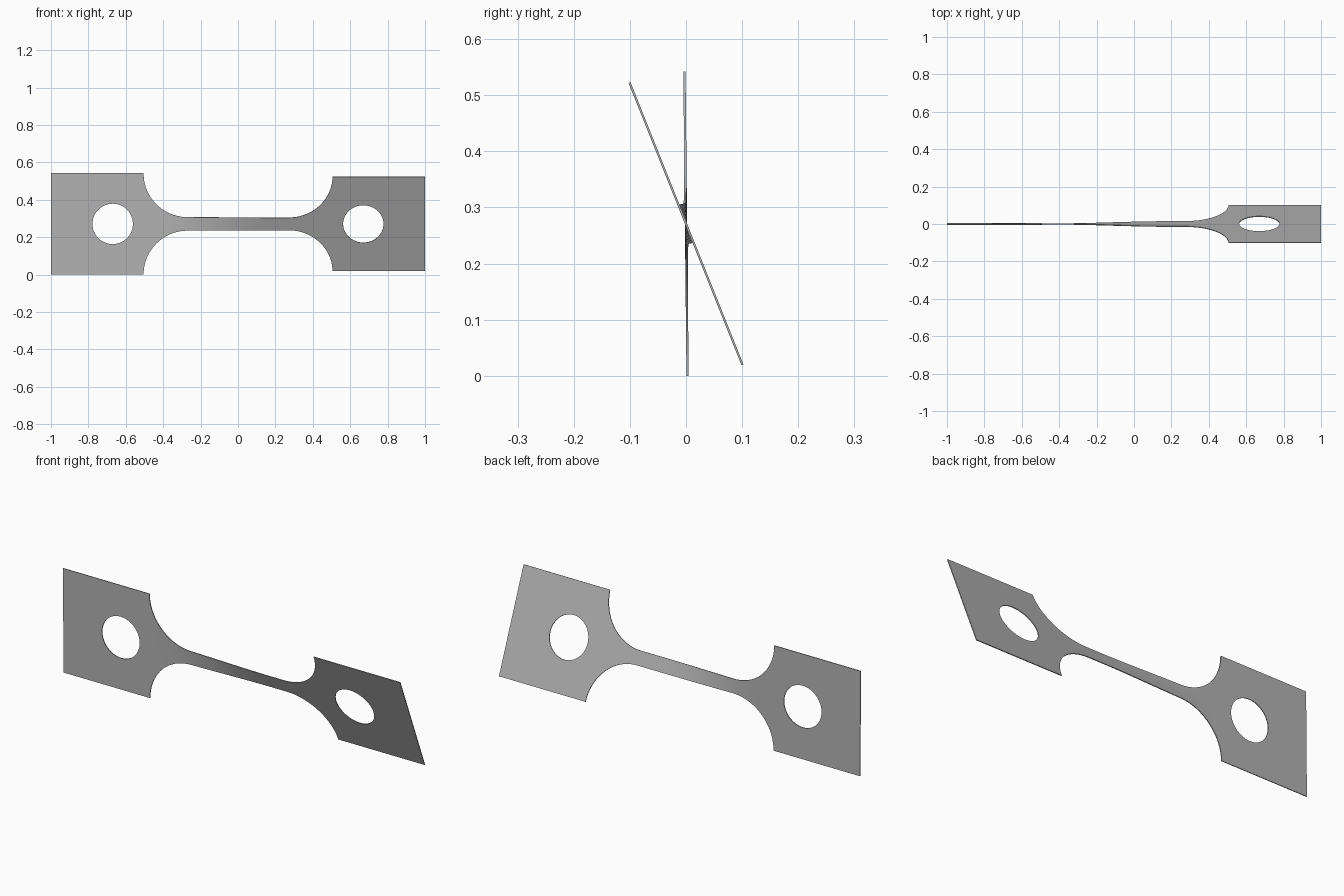
import bpy, bmesh, math

cube = bpy.data.objects.get("Cube")
if cube:
    bpy.data.objects.remove(cube, do_unlink=True)

HALF = 0.271      # half height of the grip ends
WAIST = 0.036     # half height of the narrow neck
NECK_X = 0.27     # where the fillets start
RADIUS = HALF - WAIST
GRIP_X = NECK_X + RADIUS
HOLE_X, HOLE_R = 0.67, 0.108
ROWS = 12         # divisions along each grip side
THICK = 0.004

bm = bmesh.new()


def lerp(a, b, t):
    return a + (b - a) * t


def bridge(a, b, closed=False):
    """Join two equal lists of vertices with quads."""
    n = len(a)
    for i in range(n if closed else n - 1):
        j = (i + 1) % n
        bm.faces.new((a[i], b[i], b[j], a[j]))


def add_grip(side):
    """Square end plate with a round hole, as a ring of quads."""
    corners = [(GRIP_X, -HALF), (1, -HALF), (1, HALF), (GRIP_X, HALF)]
    outer = []
    for k in range(4):
        p, q = corners[k], corners[(k + 1) % 4]
        for i in range(ROWS):
            t = i / ROWS
            outer.append((lerp(p[0], q[0], t), lerp(p[1], q[1], t)))
    rings = []
    for s in (0, 0.5, 1):
        ring = []
        for i, (x, z) in enumerate(outer):
            a = math.radians(-135) + math.tau * i / len(outer)
            hx = HOLE_X + HOLE_R * math.cos(a)
            hz = HOLE_R * math.sin(a)
            ring.append(bm.verts.new((side * lerp(hx, x, s), 0, lerp(hz, z, s))))
        rings.append(ring)
    bridge(rings[0], rings[1], True)
    bridge(rings[1], rings[2], True)


# neck outline: straight gauge with a quarter-round fillet at each end
fillet = []
for i in range(1, 21):
    a = math.radians(90) * i / 20
    fillet.append((NECK_X + RADIUS * math.sin(a), HALF - RADIUS * math.cos(a)))
outline = [(-x, h) for x, h in reversed(fillet)]
outline += [(lerp(-NECK_X, NECK_X, i / 28), WAIST) for i in range(29)]
outline += fillet

columns = [[bm.verts.new((x, 0, lerp(-h, h, r / ROWS))) for r in range(ROWS + 1)]
           for x, h in outline]
for left, right in zip(columns, columns[1:]):
    bridge(left, right)
add_grip(-1)
add_grip(1)
bmesh.ops.remove_doubles(bm, verts=bm.verts, dist=0.0001)

# twist the neck about its long axis
for v in bm.verts:
    t = min(1, max(0, (v.co.x + 0.45) / 0.65))
    a = math.radians(lerp(0.6, 21.8, t * t * (3 - 2 * t)))
    h = v.co.z
    v.co.y = -h * math.sin(a)
    v.co.z = HALF + h * math.cos(a)
bmesh.ops.recalc_face_normals(bm, faces=bm.faces)

mesh = bpy.data.meshes.new("twisted_test_strip")
bm.to_mesh(mesh)
bm.free()
strip = bpy.data.objects.new("twisted_test_strip", mesh)
bpy.context.collection.objects.link(strip)

# sheet thickness
solid = strip.modifiers.new("sheet_thickness", "SOLIDIFY")
solid.thickness = THICK
solid.offset = 0

# plain grey metal
grey = bpy.data.materials.new("plain_grey")
grey.use_nodes = True
colour = (0.45, 0.45, 0.45, 1)
grey.diffuse_color = colour
grey.node_tree.nodes["Principled BSDF"].inputs["Base Color"].default_value = colour
mesh.materials.append(grey)

bpy.context.view_layer.objects.active = strip
strip.select_set(True)
bpy.ops.object.modifier_apply(modifier=solid.name)
bpy.ops.object.shade_smooth_by_angle(angle=math.radians(30))
